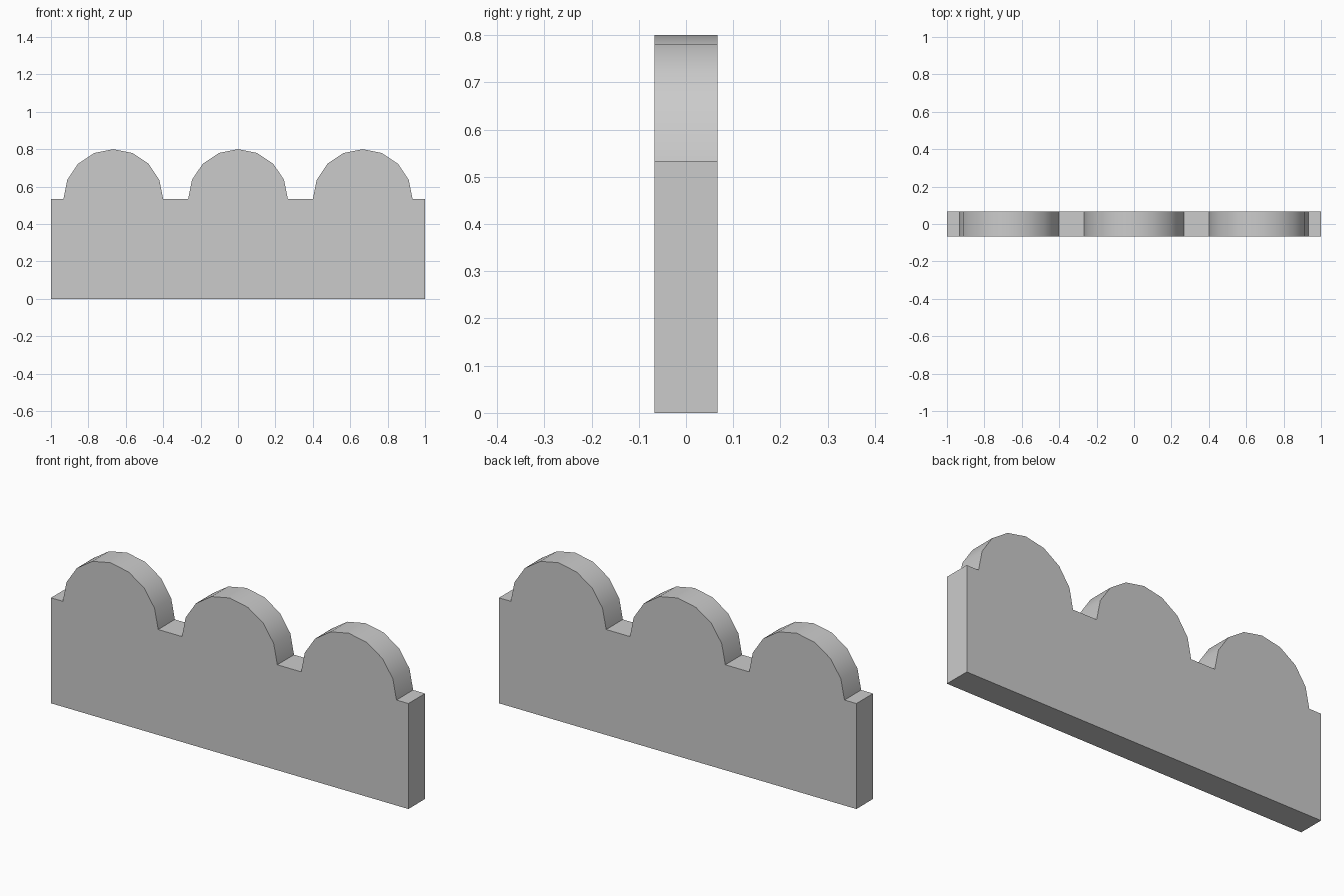
import bpy, bmesh, math

if "Cube" in bpy.data.objects:
    bpy.data.objects.remove(bpy.data.objects["Cube"])

WIDTH, DEPTH, BASE_H = 2.0, 0.1333, 0.5333
RADIUS, PITCH, SEGMENTS = 0.2667, 0.6667, 8

# Silhouette: flat base with three half-round lobes along the top
profile = [(-WIDTH / 2, 0), (WIDTH / 2, 0), (WIDTH / 2, BASE_H)]
for cx in (PITCH, 0, -PITCH):
    for i in range(SEGMENTS + 1):
        a = math.pi * i / SEGMENTS
        profile.append((cx + RADIUS * math.cos(a), BASE_H + RADIUS * math.sin(a)))
profile.append((-WIDTH / 2, BASE_H))

# Extrude the silhouette from front to back
bm = bmesh.new()
front = bm.faces.new([bm.verts.new((x, -DEPTH / 2, z)) for x, z in profile])
ext = bmesh.ops.extrude_face_region(bm, geom=[front], use_keep_orig=True)
back = [v for v in ext["geom"] if isinstance(v, bmesh.types.BMVert)]
bmesh.ops.translate(bm, verts=back, vec=(0, DEPTH, 0))
bmesh.ops.recalc_face_normals(bm, faces=bm.faces)

mesh = bpy.data.meshes.new("scalloped_panel")
bm.to_mesh(mesh)
bm.free()
panel = bpy.data.objects.new("scalloped_panel", mesh)
bpy.context.collection.objects.link(panel)

# Smooth lobe curves, crisp outline edges
bpy.context.view_layer.objects.active = panel
panel.select_set(True)
bpy.ops.object.shade_smooth_by_angle(angle=math.radians(30))
